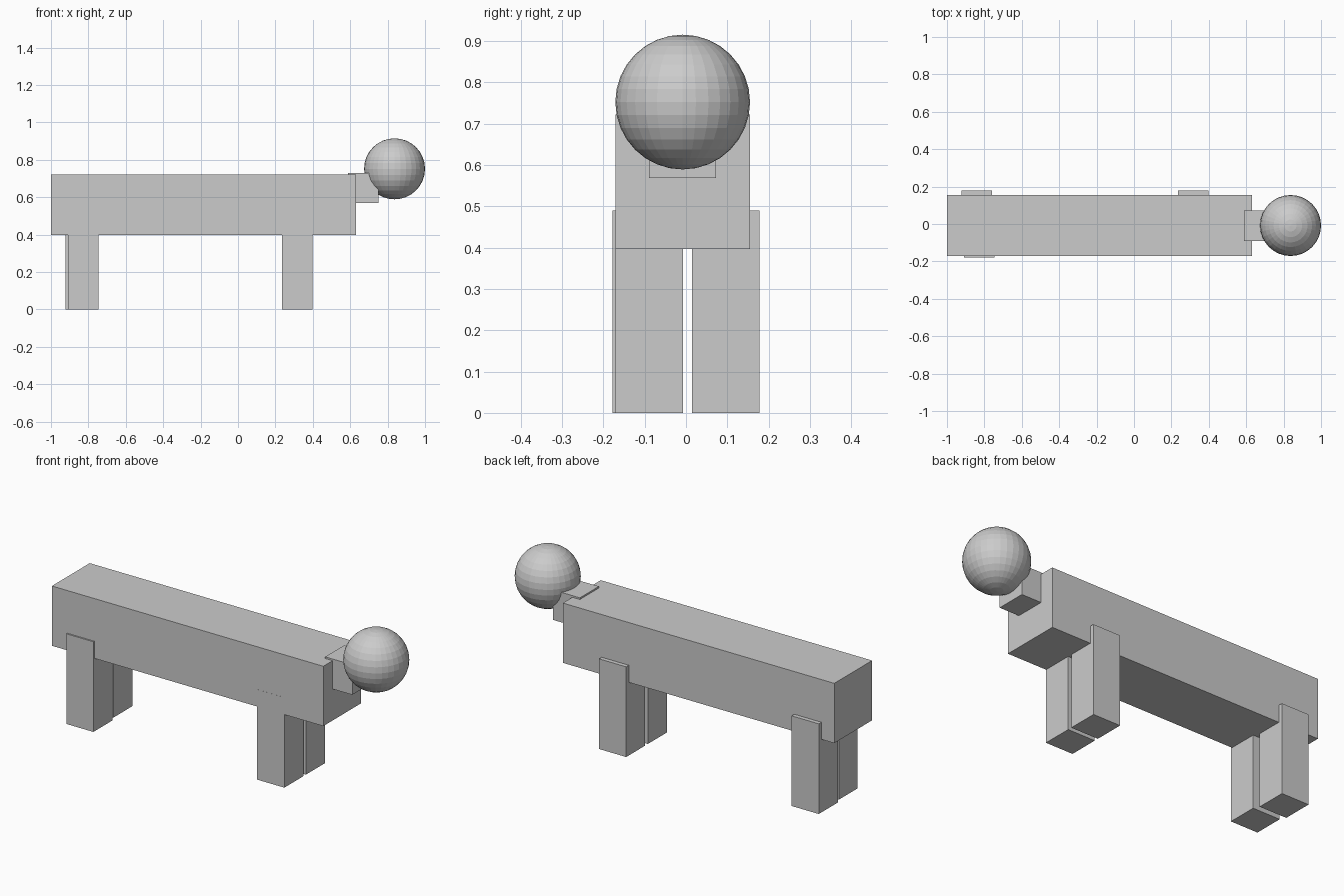
import bpy

cube = bpy.data.objects.get("Cube")
if cube:
    bpy.data.objects.remove(cube, do_unlink=True)

# Single plain grey material
GREY = (0.6, 0.6, 0.6, 1.0)
grey = bpy.data.materials.new("plain grey")
grey.use_nodes = True
grey.diffuse_color = GREY
grey.node_tree.nodes["Principled BSDF"].inputs["Base Color"].default_value = GREY


def finish(name):
    obj = bpy.context.object
    obj.name = name
    obj.data.materials.append(grey)
    return obj


def box(name, low, high):
    """Axis-aligned block between two opposite corners."""
    centre = [(a + b) / 2 for a, b in zip(low, high)]
    bpy.ops.mesh.primitive_cube_add(size=1, location=centre)
    obj = finish(name)
    obj.scale = [b - a for a, b in zip(low, high)]
    bpy.ops.object.transform_apply(location=False, rotation=False, scale=True)
    return obj


# Long body and the neck block that sits slightly proud of its top
box("body", (-1, -0.17, 0.397), (0.632, 0.155, 0.722))
box("neck", (0.587, -0.09, 0.568), (0.75, 0.073, 0.731))

# Faceted ball head
bpy.ops.mesh.primitive_uv_sphere_add(segments=32, ring_count=16, radius=0.163,
                                     location=(0.837, -0.008, 0.752))
finish("head")

# Four legs, overlapping the lower body
LEG_WIDTH, LEG_HEIGHT = 0.163, 0.49
legs = {
    "front_left_leg": (0.235, 0.015),
    "front_right_leg": (0.235, -0.1705),
    "back_left_leg": (-0.923, 0.015),
    "back_right_leg": (-0.908, -0.178),
}
for name, (x, y) in legs.items():
    box(name, (x, y, 0), (x + LEG_WIDTH, y + LEG_WIDTH, LEG_HEIGHT))
